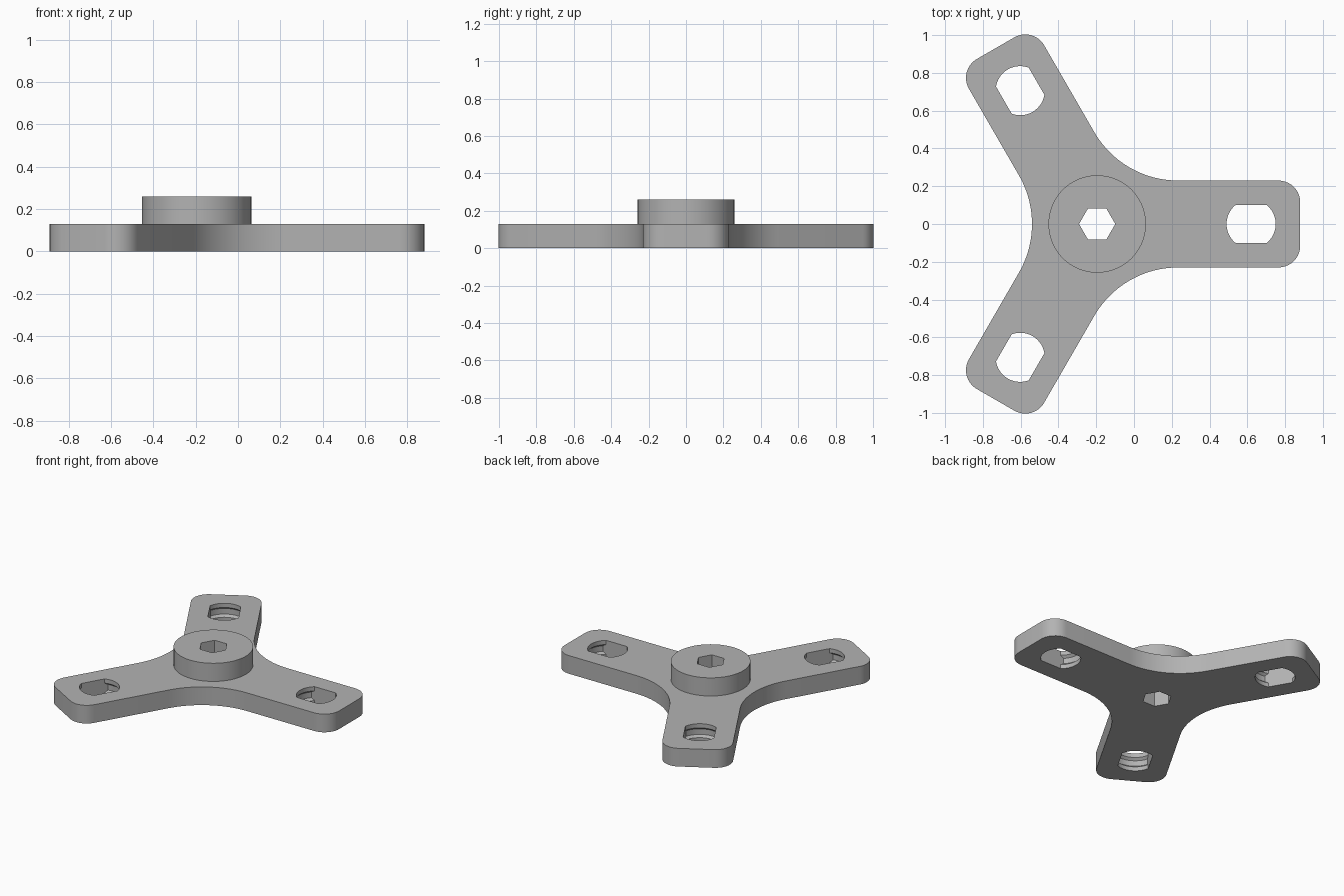
import bpy, bmesh
from math import pi, sin, cos, tau, radians, sqrt
from mathutils import Vector, Matrix

HUB = Vector((-0.195, 0, 0))       # centre of the three arms
PLATE_H, HUB_H = 0.13, 0.26
HALF_W, REACH, CORNER = 0.23, 1.075, 0.115
FILLET = 0.513                     # hollow between neighbouring arms
HOLE_AT, HOLE_R, FLAT = 0.815, 0.13, 0.1
ARMS = [i * tau / 3 for i in range(3)]

cube = bpy.data.objects.get("Cube")
if cube:
    bpy.data.objects.remove(cube)

grey = bpy.data.materials.new("plain_grey")
grey.use_nodes = True
colour = (0.45, 0.45, 0.45, 1)
grey.diffuse_color = colour
grey.node_tree.nodes["Principled BSDF"].inputs["Base Color"].default_value = colour


def arc(cx, cy, r, start, end, steps):
    """Points on an arc, angles in degrees."""
    angles = [radians(start + (end - start) * i / steps) for i in range(steps + 1)]
    return [Vector((cx + r * cos(a), cy + r * sin(a), 0)) for a in angles]


def new_object(name, bm):
    bmesh.ops.recalc_face_normals(bm, faces=bm.faces)
    mesh = bpy.data.meshes.new(name)
    bm.to_mesh(mesh)
    bm.free()
    mesh.materials.append(grey)
    obj = bpy.data.objects.new(name, mesh)
    bpy.context.collection.objects.link(obj)
    return obj


def prism(name, points, bottom, top):
    """Closed outline extruded from bottom to top."""
    bm = bmesh.new()
    face = bm.faces.new([bm.verts.new((p.x, p.y, bottom)) for p in points])
    grown = bmesh.ops.extrude_face_region(bm, geom=[face])
    verts = [g for g in grown["geom"] if isinstance(g, bmesh.types.BMVert)]
    bmesh.ops.translate(bm, verts=verts, vec=(0, 0, top - bottom))
    return new_object(name, bm)


def combine(target, tool, operation):
    """Apply a boolean and discard the tool object."""
    mod = target.modifiers.new("cut", 'BOOLEAN')
    mod.operation, mod.object, mod.solver = operation, tool, 'EXACT'
    bpy.context.view_layer.objects.active = target
    bpy.ops.object.modifier_apply(modifier=mod.name)
    bpy.data.objects.remove(tool)


# Three-armed plate: rounded arm tip, then the hollow to the next arm
outline = []
cx, cy = REACH - CORNER, HALF_W - CORNER
dist = (FILLET + HALF_W) / sin(pi / 3)
one_arm = (arc(cx, -cy, CORNER, -90, 0, 10) + arc(cx, cy, CORNER, 0, 90, 10)
           + arc(dist * cos(pi / 3), dist * sin(pi / 3), FILLET, 270, 210, 20))
for angle in ARMS:
    turn = Matrix.Rotation(angle, 3, 'Z')
    outline += [HUB + turn @ p for p in one_arm]
plate = prism("three_arm_plate", outline, 0, PLATE_H)

# Raised round hub
hub = prism("round_hub", [HUB + p for p in arc(0, 0, 0.258, 0, 360, 72)[:-1]],
            PLATE_H, HUB_H)

# Hexagonal bore through hub and plate
for body in (plate, hub):
    bore = prism("hex_cutter", [HUB + p for p in arc(0, 0, 0.096, 0, 360, 6)[:-1]],
                 -0.1, 0.4)
    combine(body, bore, 'DIFFERENCE')

# Flat-sided holes near the arm tips, round ends widened by an inner groove
levels = [(-0.05, 0), (0.03, 0), (0.045, 0.017), (0.085, 0.017), (0.10, 0), (0.18, 0)]
for angle in ARMS:
    bm = bmesh.new()
    rings = []
    for z, widen in levels:
        r = HOLE_R + widen
        edge = arc(0, 0, r, 0, 360, 64)[:-1]
        rings.append([bm.verts.new((p.x, p.y, z)) for p in edge])
    for low, high in zip(rings, rings[1:]):
        for i in range(len(low)):
            j = (i + 1) % len(low)
            bm.faces.new((low[i], low[j], high[j], high[i]))
    bm.faces.new(rings[0])
    bm.faces.new(rings[-1])
    for side in (1, -1):
        cut = bmesh.ops.bisect_plane(
            bm, geom=bm.verts[:] + bm.edges[:] + bm.faces[:], dist=1e-6,
            plane_co=(0, side * FLAT, 0), plane_no=(0, side, 0), clear_outer=True)
        edges = [g for g in cut["geom_cut"] if isinstance(g, bmesh.types.BMEdge)]
        bmesh.ops.edgeloop_fill(bm, edges=edges)
    cutter = new_object("hole_cutter", bm)
    cutter.data.transform(Matrix.Translation(HUB) @ Matrix.Rotation(angle, 4, 'Z')
                          @ Matrix.Translation((HOLE_AT, 0, 0)))
    combine(plate, cutter, 'DIFFERENCE')

# Smooth curved walls, sharp rims
for obj in (plate, hub):
    bpy.ops.object.select_all(action='DESELECT')
    obj.select_set(True)
    bpy.context.view_layer.objects.active = obj
    bpy.ops.object.shade_smooth_by_angle(angle=radians(30))
